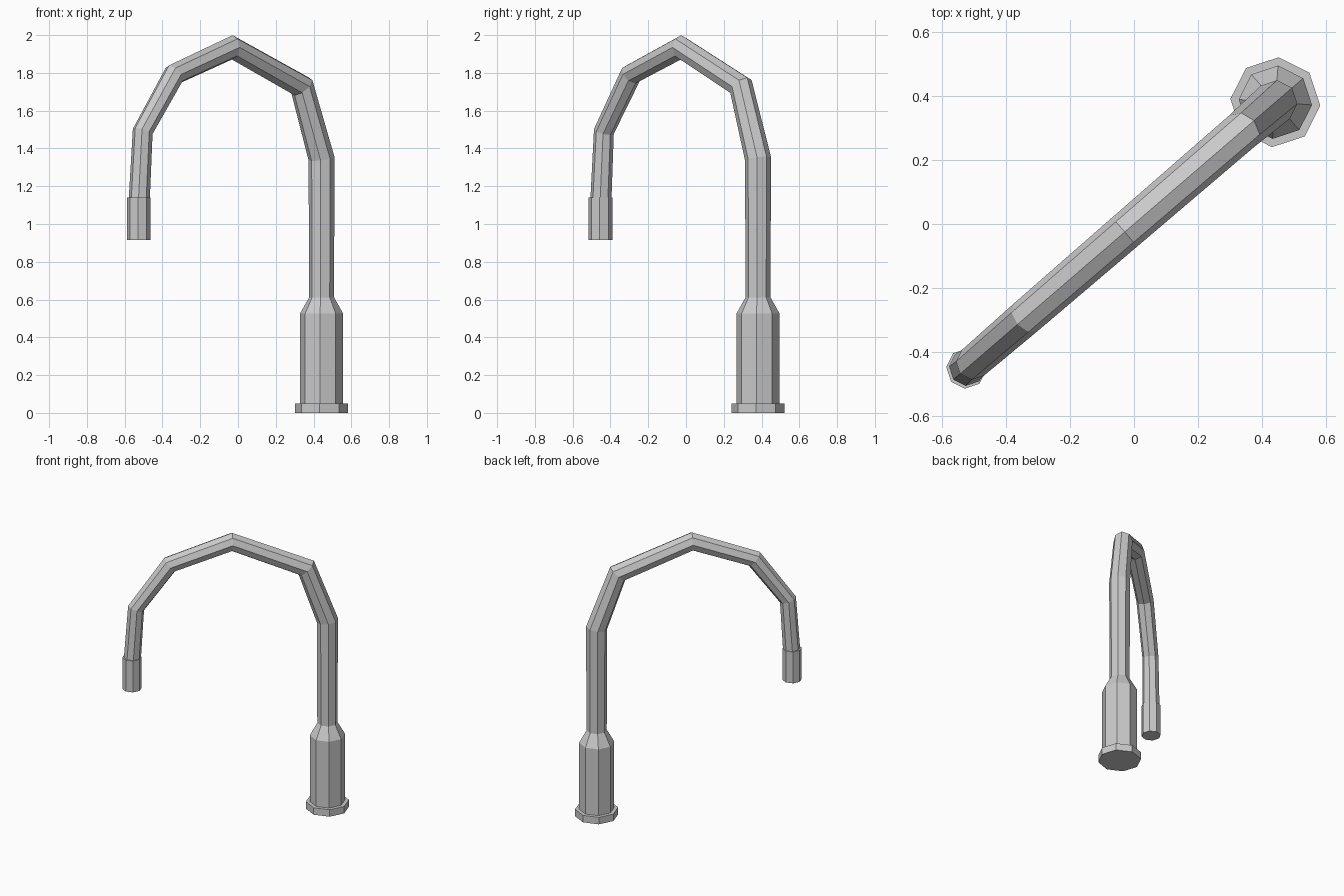
import bpy, bmesh
from math import sin, cos, pi, radians
from mathutils import Vector, Matrix

if "Cube" in bpy.data.objects:
    bpy.data.objects.remove(bpy.data.objects["Cube"])

SIDES = 8
TURN = Matrix.Rotation(radians(40.75), 4, 'Z')   # the arch lies in a diagonal plane


def loft(name, rings):
    """Skin a list of vertex rings into a closed, flat-shaded tube."""
    bm = bmesh.new()
    loops = [[bm.verts.new(TURN @ p) for p in ring] for ring in rings]
    for a, b in zip(loops, loops[1:]):
        for i in range(SIDES):
            j = (i + 1) % SIDES
            bm.faces.new((a[i], a[j], b[j], b[i]))
    bm.faces.new(loops[0][::-1])
    bm.faces.new(loops[-1])
    bmesh.ops.recalc_face_normals(bm, faces=bm.faces)
    mesh = bpy.data.meshes.new(name)
    bm.to_mesh(mesh)
    bm.free()
    obj = bpy.data.objects.new(name, mesh)
    bpy.context.collection.objects.link(obj)
    return obj


def ring(centre, normal, radius, stretch=1.0):
    """Octagon with a corner along the in-plane normal, stretched there for mitred bends."""
    side = Vector((0, 1, 0))
    return [centre + normal * (radius * stretch * cos(2 * pi * i / SIDES))
            + side * (radius * sin(2 * pi * i / SIDES)) for i in range(SIDES)]


def lathe(name, s, profile):
    """Upright octagonal turning from (radius, height) pairs."""
    return loft(name, [ring(Vector((s, 0, z)), Vector((1, 0, 0)), r) for r, z in profile])


def sweep(name, path):
    """Mitred tapering tube along (s, z, radius) points."""
    pts = [Vector((s, 0, z)) for s, z, _ in path]
    rings = []
    for i, p in enumerate(pts):
        d_in = (p - pts[i - 1]).normalized() if i else (pts[1] - p).normalized()
        d_out = (pts[i + 1] - p).normalized() if i < len(pts) - 1 else d_in
        t = (d_in + d_out).normalized()
        rings.append(ring(p, Vector((t.z, 0, -t.x)), path[i][2], 1 / t.dot(d_in)))
    return loft(name, rings)


# Base: wide flange, cylinder body and tapered shoulder
lathe("base_body", 0.584, [(0.141, 0), (0.141, 0.05), (0.115, 0.05),
                           (0.115, 0.525), (0.066, 0.612)])

# Arched neck
sweep("arched_neck", [(0.584, 0.60, 0.066), (0.584, 1.345, 0.069), (0.446, 1.728, 0.063),
                      (-0.04, 1.935, 0.060), (-0.446, 1.792, 0.057),
                      (-0.666, 1.49, 0.053), (-0.690, 1.13, 0.056)])

# Nozzle at the end of the neck
lathe("nozzle", -0.693, [(0.063, 0.915), (0.063, 1.14)])
